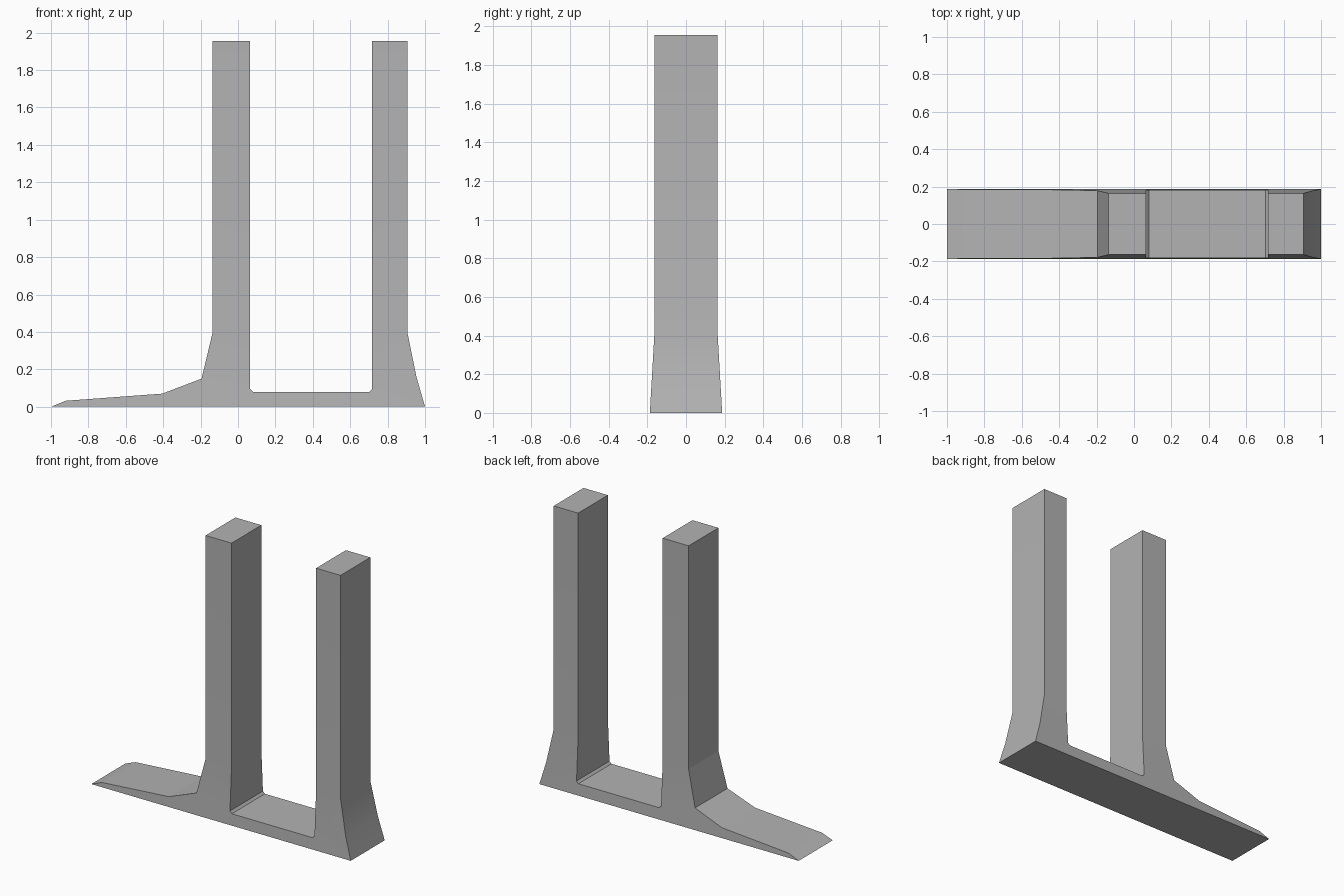
import bpy
import bmesh
import math

cube = bpy.data.objects.get("Cube")
if cube:
    bpy.data.objects.remove(cube, do_unlink=True)

TOP, FLARE_TOP = 1.955, 0.40
HALF_TOP, HALF_BASE = 0.164, 0.187

# Single plain grey
grey = bpy.data.materials.new("plain grey")
grey.use_nodes = True
colour = (0.45, 0.45, 0.45, 1)
grey.diffuse_color = colour
grey.node_tree.nodes["Principled BSDF"].inputs["Base Color"].default_value = colour

# Outline of the sloping toe, two uprights and the web between them
profile = [
    (-1.0, 0), (1.0, 0), (0.954, 0.16), (0.905, FLARE_TOP), (0.905, TOP),
    (0.717, TOP), (0.717, 0.095), (0.702, 0.08), (0.08, 0.08),
    (0.065, 0.095), (0.065, TOP), (-0.135, TOP), (-0.135, FLARE_TOP),
    (-0.195, 0.15), (-0.405, 0.07), (-0.92, 0.032),
]

bm = bmesh.new()
front = bm.faces.new([bm.verts.new((x, -1, z)) for x, z in profile])
extruded = bmesh.ops.extrude_face_region(bm, geom=[front], use_keep_orig=True)
for v in extruded["geom"]:
    if isinstance(v, bmesh.types.BMVert):
        v.co.y = 1

# Crease where the flared foot meets the straight uprights
bmesh.ops.bisect_plane(bm, geom=bm.verts[:] + bm.edges[:] + bm.faces[:],
                       plane_co=(0, 0, FLARE_TOP), plane_no=(0, 0, 1), dist=1e-4)

# Front and back widen towards the ground
for v in bm.verts:
    t = min(v.co.z / FLARE_TOP, 1)
    v.co.y *= HALF_BASE + (HALF_TOP - HALF_BASE) * t
bmesh.ops.recalc_face_normals(bm, faces=bm.faces[:])

mesh = bpy.data.meshes.new("twin_post_foot")
bm.to_mesh(mesh)
bm.free()
mesh.materials.append(grey)
foot = bpy.data.objects.new("twin_post_foot", mesh)
bpy.context.collection.objects.link(foot)

# Soften only the gentle bends
bpy.context.view_layer.objects.active = foot
foot.select_set(True)
bpy.ops.object.shade_smooth_by_angle(angle=math.radians(12))
